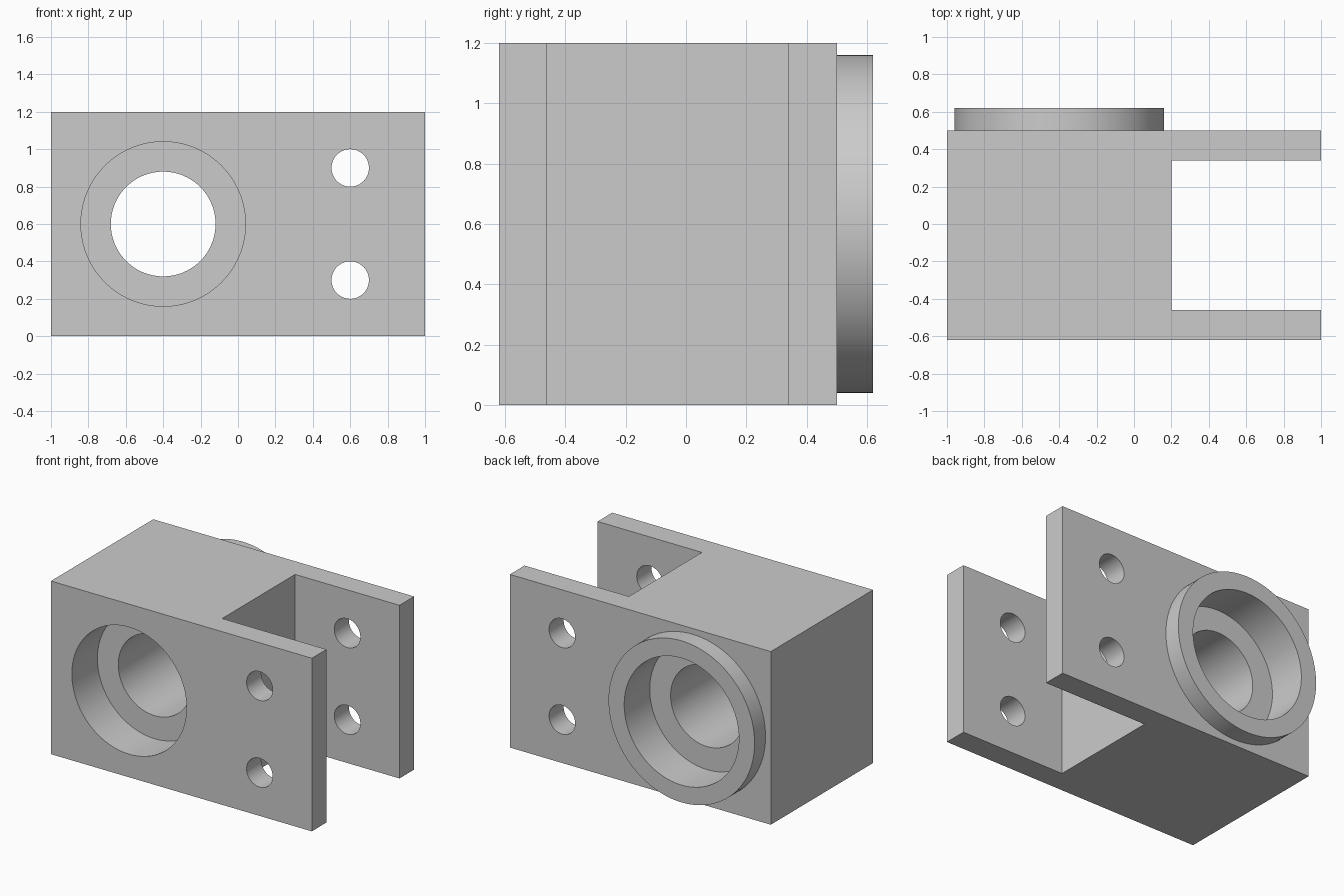
import bpy
import math

default_cube = bpy.data.objects.get("Cube")
if default_cube:
    bpy.data.objects.remove(default_cube, do_unlink=True)

GREY = (0.6, 0.6, 0.6, 1)
metal = bpy.data.materials.new("plain_grey")
metal.use_nodes = True
metal.diffuse_color = GREY
metal.node_tree.nodes["Principled BSDF"].inputs["Base Color"].default_value = GREY

BORE_X, MID_Z = -0.4, 0.6


def box(name, x, y, z):
    """Box spanning the given (low, high) ranges."""
    spans = (x, y, z)
    bpy.ops.mesh.primitive_cube_add(size=1, location=[sum(s) / 2 for s in spans])
    obj = bpy.context.object
    obj.name = name
    obj.scale = [s[1] - s[0] for s in spans]
    bpy.ops.object.transform_apply(location=True, rotation=True, scale=True)
    return obj


def rod(name, x, z, radius, y, sides=96):
    """Cylinder along y spanning the given (low, high) range."""
    bpy.ops.mesh.primitive_cylinder_add(
        vertices=sides, radius=radius, depth=y[1] - y[0],
        location=(x, sum(y) / 2, z), rotation=(math.pi / 2, 0, 0))
    obj = bpy.context.object
    obj.name = name
    bpy.ops.object.transform_apply(location=True, rotation=True, scale=True)
    return obj


def combine(target, tool, operation):
    """Apply a boolean and remove the tool."""
    tool.hide_render = True
    mod = target.modifiers.new(tool.name, 'BOOLEAN')
    mod.operation = operation
    mod.solver = 'EXACT'
    mod.object = tool
    bpy.context.view_layer.objects.active = target
    bpy.ops.object.modifier_apply(modifier=mod.name)
    bpy.data.objects.remove(tool, do_unlink=True)


# Block with a raised round boss on the back
body = box("clevis_block", (-1, 1), (-0.62, 0.5), (0, 1.2))
combine(body, rod("boss", BORE_X, MID_Z, 0.56, (0.4, 0.62)), 'UNION')

# Slot that leaves two side plates
combine(body, box("slot", (0.2, 1.2), (-0.46, 0.34), (-0.2, 1.4)), 'DIFFERENCE')

# Through bore with a wider recess at each end
combine(body, rod("bore", BORE_X, MID_Z, 0.28, (-1, 1)), 'DIFFERENCE')
for name, span in (("front_recess", (-1, -0.34)), ("back_recess", (0.34, 1))):
    combine(body, rod(name, BORE_X, MID_Z, 0.44, span), 'DIFFERENCE')

# Bolt holes through both plates
for z in (0.3, 0.9):
    combine(body, rod("bolt_hole", 0.6, z, 0.1, (-1, 1), 64), 'DIFFERENCE')

# Finish
body.data.materials.clear()
body.data.materials.append(metal)
for face in body.data.polygons:
    face.material_index = 0
bpy.ops.object.select_all(action='DESELECT')
body.select_set(True)
bpy.context.view_layer.objects.active = body
bpy.ops.object.shade_smooth_by_angle(angle=math.radians(30))
